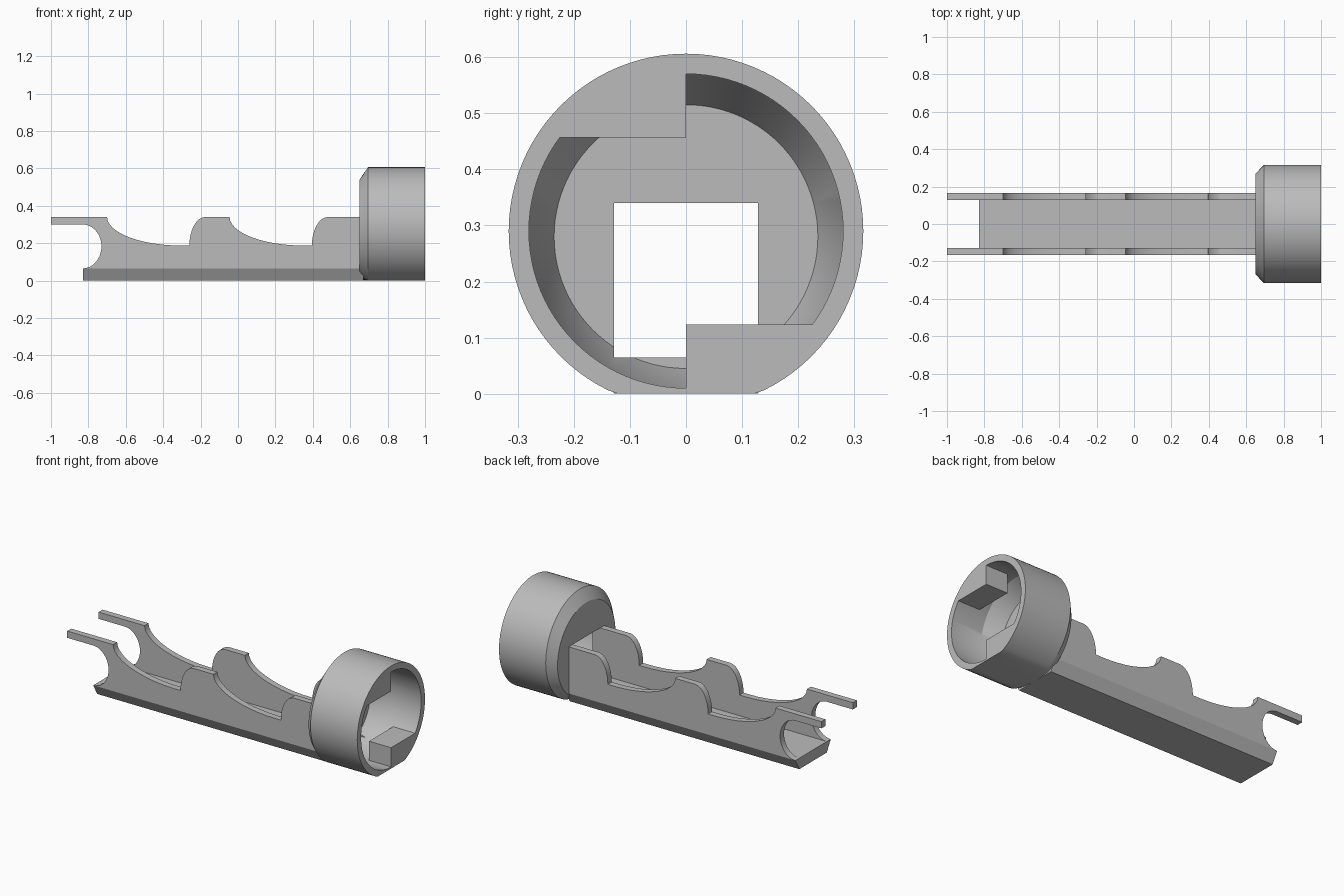
import bpy, bmesh
from math import sin, cos, pi, radians, asin

cube = bpy.data.objects.get("Cube")
if cube:
    bpy.data.objects.remove(cube)

grey = bpy.data.materials.new("plain grey")
grey.use_nodes = True
grey.diffuse_color = (0.5, 0.5, 0.5, 1)
grey.node_tree.nodes["Principled BSDF"].inputs["Base Color"].default_value = (0.5, 0.5, 0.5, 1)


def finish(name, bm):
    bmesh.ops.recalc_face_normals(bm, faces=bm.faces)
    mesh = bpy.data.meshes.new(name)
    bm.to_mesh(mesh)
    bm.free()
    mesh.materials.append(grey)
    obj = bpy.data.objects.new(name, mesh)
    bpy.context.collection.objects.link(obj)
    return obj


def prism(name, points, offset):
    """Extrude a closed 3D outline along offset."""
    bm = bmesh.new()
    face = bm.faces.new([bm.verts.new(p) for p in points])
    new = bmesh.ops.extrude_face_region(bm, geom=[face])["geom"]
    bmesh.ops.translate(bm, vec=offset, verts=[v for v in new if isinstance(v, bmesh.types.BMVert)])
    return finish(name, bm)


def smooth(obj):
    bpy.ops.object.select_all(action="DESELECT")
    obj.select_set(True)
    bpy.context.view_layer.objects.active = obj
    bpy.ops.object.shade_smooth_by_angle(angle=radians(25))


TOP, FLOOR, INNER, OUTER = 0.34, 0.065, 0.128, 0.165
CUP_BACK, CENTRE = 0.65, 0.29


def scallop(x):
    """Finger cut-out, listed from its right end to its left end."""
    steep = [(x + 0.525 - 0.085 * sin(t), TOP - 0.153 * (1 - cos(t)))
             for t in [i * pi / 16 for i in range(9)]]
    shallow = [(x + 0.40 * (1 - sin(t)), TOP - 0.153 * cos(t))
               for t in [i * pi / 24 for i in range(13)]]
    return steep + shallow


# Side walls with two scallops and a hooked end
outline = [(CUP_BACK + 0.02, FLOOR), (CUP_BACK + 0.02, TOP)]
outline += scallop(-0.045) + scallop(-0.70) + [(-1, TOP), (-1, 0.30)]
outline += [(-0.83 + 0.10 * cos(t), 0.1825 + 0.1175 * sin(t))
            for t in [pi / 2 - i * pi / 20 for i in range(21)]]
for name, y in (("right_wall", -OUTER), ("left_wall", INNER)):
    wall = prism(name, [(x, y, z) for x, z in outline], (0, OUTER - INNER, 0))
    smooth(wall)

# Floor with bevelled underside
prism("channel_floor",
      [(-0.83, y, z) for y, z in ((-0.128, 0), (0.128, 0), (OUTER, FLOOR), (-OUTER, FLOOR))],
      (CUP_BACK + 0.02 + 0.83, 0, 0))

# Hollow cup, flattened underneath: rings of x, radius and centre height
SIDES = 96
rings = [(CUP_BACK, 0.27, 0.27), (0.695, 0.316, CENTRE), (1, 0.316, CENTRE),
         (1, 0.28, CENTRE), (0.80, 0.28, CENTRE), (0.70, 0.235, CENTRE - 0.01)]
bm = bmesh.new()
loops = []
for x, r, c in rings:
    loops.append([bm.verts.new((x, r * cos(2 * pi * i / SIDES), max(0, c + r * sin(2 * pi * i / SIDES))))
                  for i in range(SIDES)])
for a, b in zip(loops, loops[1:]):
    for i in range(SIDES):
        j = (i + 1) % SIDES
        bm.faces.new((a[i], a[j], b[j], b[i]))
bm.faces.new(loops[0])
bm.faces.new(loops[-1])
cup = finish("end_cup", bm)

# Rectangular opening through the back of the cup
cutter = prism("opening_cutter",
               [(0.5, y, z) for y, z in ((-INNER, FLOOR), (INNER, FLOOR), (INNER, TOP), (-INNER, TOP))],
               (0.35, 0, 0))
cut = cup.modifiers.new("opening", "BOOLEAN")
cut.object = cutter
cut.solver = "EXACT"
bpy.ops.object.select_all(action="DESELECT")
cup.select_set(True)
bpy.context.view_layer.objects.active = cup
bpy.ops.object.modifier_apply(modifier=cut.name)
bpy.data.objects.remove(cutter)
smooth(cup)

# Two opposite locking lugs inside the cup mouth
R, DROP = 0.281, 0.167
start = asin(DROP / R)
for name, s in (("upper_lug", 1), ("lower_lug", -1)):
    arc = [(-s * R * cos(t), CENTRE + s * R * sin(t))
           for t in [start + i * (pi / 2 - start) / 16 for i in range(17)]]
    smooth(prism(name, [(0.856, y, z) for y, z in [(0, CENTRE + s * DROP)] + arc], (0.144, 0, 0)))
